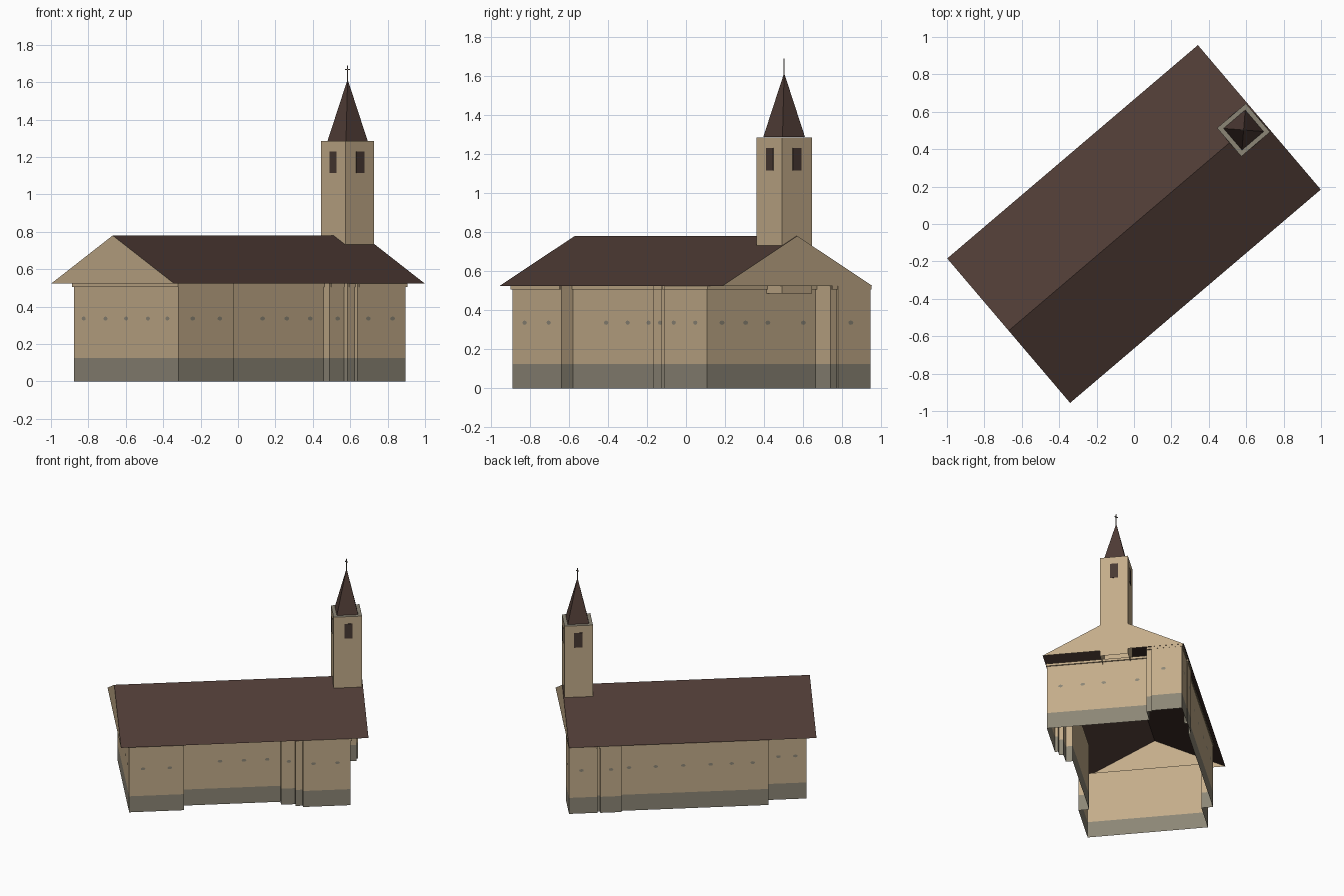
import bpy, bmesh, math
from mathutils import Matrix, Vector

if "Cube" in bpy.data.objects:
    bpy.data.objects.remove(bpy.data.objects["Cube"])

ROT = Matrix.Rotation(math.radians(40.4), 4, 'Z')   # the plan is turned on the grid


def mat(name, r, g, b):
    m = bpy.data.materials.new(name)
    m.diffuse_color = [(c / 255 / 12.92 if c < 11 else ((c / 255 + 0.055) / 1.055) ** 2.4)
                       for c in (r, g, b)] + [1.0]
    m.use_nodes = True
    m.node_tree.nodes["Principled BSDF"].inputs["Base Color"].default_value = m.diffuse_color
    return m


PLASTER = mat("beige plaster", 195, 172, 138)
STONE = mat("grey stone", 140, 134, 118)
ROOF = mat("brown roof", 78, 59, 53)
SHUTTER = mat("dark shutter", 72, 57, 51)
IRON = mat("grey iron", 120, 112, 105)


def mesh(name, verts, faces, mats):
    me = bpy.data.meshes.new(name)
    me.from_pydata(verts, [], faces)
    ob = bpy.data.objects.new(name, me)
    bpy.context.collection.objects.link(ob)
    for m in mats:
        me.materials.append(m)
    ob.matrix_world = ROT
    return ob


def box(name, c, s, m, open_bottom=False):
    bm = bmesh.new()
    bmesh.ops.create_cube(bm, size=1, matrix=Matrix.Translation(c) @ Matrix.Diagonal((*s, 1)))
    bm.normal_update()
    if open_bottom:
        bmesh.ops.delete(bm, geom=[f for f in bm.faces if f.normal.z < -.5], context='FACES')
    ob = mesh(name, [], [], [m])
    bm.to_mesh(ob.data)
    bm.free()
    return ob


def ring_shell(name, loops, mats):
    """Open shell joining stacked outlines given as (points, z)."""
    n = len(loops[0][0])
    verts = [(x, y, z) for pts, z in loops for x, y in pts]
    faces = [(k * n + i, k * n + (i + 1) % n, (k + 1) * n + (i + 1) % n, (k + 1) * n + i)
             for k in range(len(loops) - 1) for i in range(n)]
    return mesh(name, verts, faces, mats)


# Stepped wall outline: u along the nave, v across
PLAN = [(-.818, -.471), (-.43, -.471), (-.43, -.395), (.265, -.395), (.265, -.445),
        (.365, -.445), (.365, -.475), (.415, -.475), (.415, -.498), (.753, -.498),
        (.748, .236), (.866, .236), (.866, .275), (.878, .275), (.878, .492), (.675, .492),
        (.675, .472), (.656, .472), (.656, .495), (.505, .495), (.505, .475), (-.54, .475),
        (-.54, .392), (-.818, .392)]

walls = ring_shell("walls", [(PLAN, 0), (PLAN, .125), (PLAN, .523)], [PLASTER, STONE])
for p in walls.data.polygons:
    p.material_index = 1 if p.center.z < .125 else 0

# Thin cornice under the eaves, kept inside the gable ends
wide = [(max(-.879, min(.879, x + math.copysign(.009, x))), y + math.copysign(.006, y))
        for x, y in PLAN]
ring_shell("cornice", [(PLAN, .505), (wide, .505), (wide, .523)], [PLASTER])

# Roof slopes and gable ends
L, W, E, R = .88, .507, .523, .78
mesh("roof", [(-L, -W, E), (L, -W, E), (L, 0, R), (-L, 0, R), (L, W, E), (-L, W, E)],
     [(0, 1, 2, 3), (3, 2, 4, 5)], [ROOF])
for s, side in ((-1, "front"), (1, "back")):
    mesh(side + "_gable", [(s * L, -s * W, E), (s * L, s * W, E), (s * L, 0, R)],
         [(0, 1, 2)], [PLASTER])

# Bell tower with a stone top, open below
TU, TV, HU, HV = .772, .003, .101, .1
tower = box("tower", (TU, TV, .885), (2 * HU, 2 * HV, .8), PLASTER, True)
tower.data.materials.append(STONE)
for p in tower.data.polygons:
    p.material_index = 1 if p.normal.z > .5 else 0

# Shuttered tower openings on all four sides
for s in (-1, 1):
    box("tower_window", (TU + s * HU, TV, 1.172), (.004, .058, .115), SHUTTER)
    box("tower_window", (TU + .004, TV + s * HV, 1.172), (.058, .004, .115), SHUTTER)

# Spire
S = .076
mesh("spire", [(TU - S, TV - S, 1.286), (TU + S, TV - S, 1.286), (TU + S, TV + S, 1.286),
               (TU - S, TV + S, 1.286), (TU, TV, 1.615)],
     [(0, 1, 4), (1, 2, 4), (2, 3, 4), (3, 0, 4)], [ROOF])

# Cross, its arms lying along x
base = ROT @ Vector((TU, TV, 0))
for name, z, size in (("cross_post", 1.645, (.005, .005, .09)),
                      ("cross_arm", 1.668, (.026, .005, .006))):
    ob = box(name, (base.x, base.y, z), size, IRON)
    ob.matrix_world = Matrix.Identity(4)


# Small oval vents, thin plates on the walls
def vent(u, v, normal):
    n = Vector(normal)
    side = Vector((0, 0, 1)).cross(n)
    pts = [Vector((u, v, .336)) + n * .0015 + side * .017 * math.cos(a)
           + Vector((0, 0, .011 * math.sin(a))) for a in (i * math.pi / 4 for i in range(8))]
    mesh("wall_vent", pts, [tuple(range(8))], [STONE])


for u, v in ((-.72, -.471), (-.53, -.471), (-.165, -.395), (.005, -.395), (.17, -.395),
             (.32, -.445), (.49, -.498), (.66, -.498)):
    vent(u, v, (0, -1, 0))
for u, v in ((.79, .492), (.58, .495), (.45, .475), (.26, .475), (.065, .475), (-.13, .475),
             (-.28, .475), (-.43, .475), (-.62, .392), (-.74, .392)):
    vent(u, v, (0, 1, 0))
for v in (.31, .13, -.04, -.22, -.38):
    vent(-.818, v, (-1, 0, 0))
for u, v in ((.753, -.4), (.752, -.24), (.751, -.09), (.75, .15), (.878, .36)):
    vent(u, v, (1, 0, 0))
